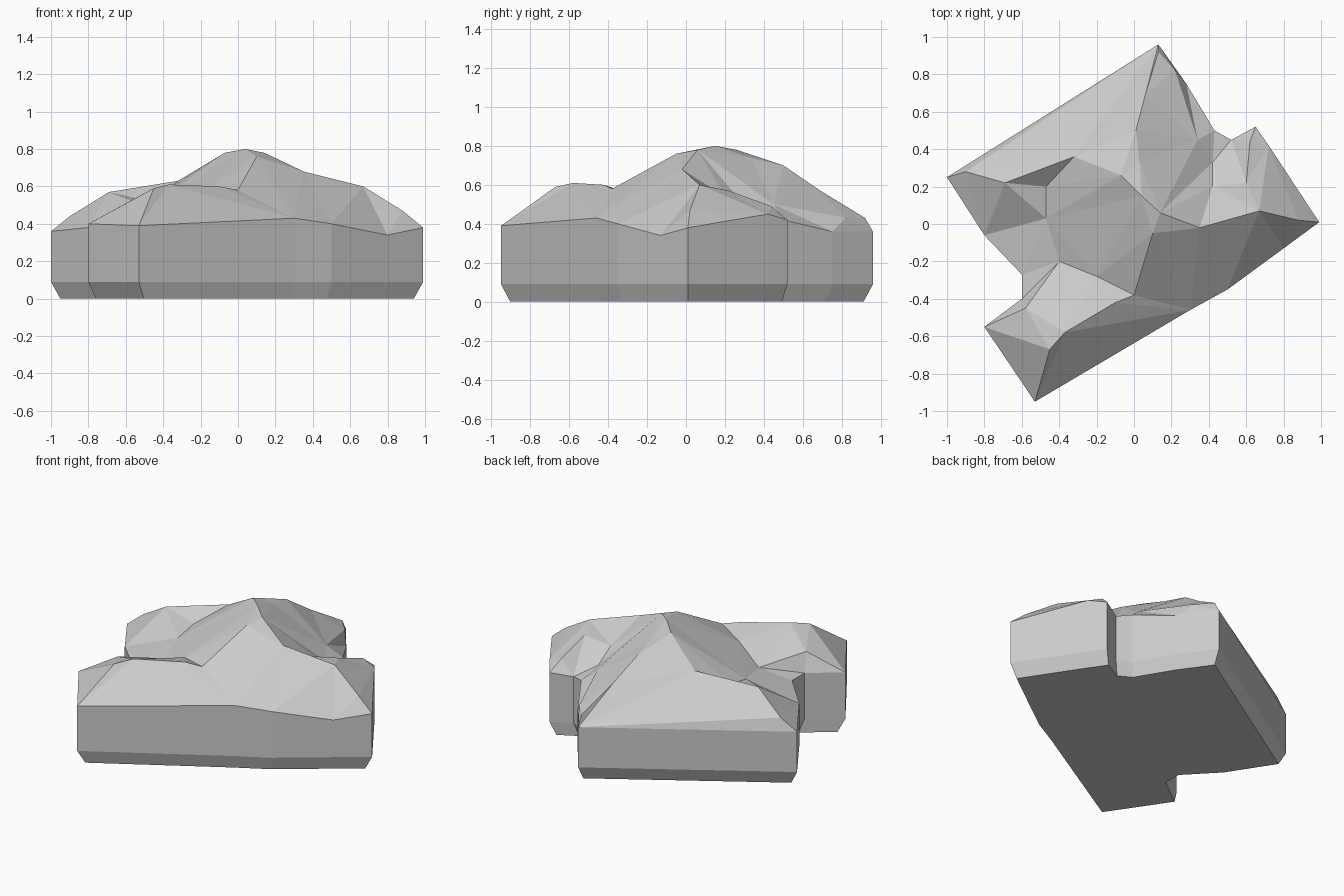
import bpy
import bmesh
from mathutils import Vector
from mathutils.geometry import delaunay_2d_cdt

default_cube = bpy.data.objects.get("Cube")
if default_cube:
    bpy.data.objects.remove(default_cube, do_unlink=True)

# One plain stone grey for the whole building
grey = bpy.data.materials.new("stone_grey")
grey.use_nodes = True
colour = (0.6, 0.6, 0.6, 1)
grey.diffuse_color = colour
shader = next(n for n in grey.node_tree.nodes if n.type == "BSDF_PRINCIPLED")
shader.inputs["Base Color"].default_value = colour
shader.inputs["Roughness"].default_value = 0.9


def make_part(name, verts, faces):
    """Make a flat shaded part from points and faces."""
    mesh = bpy.data.meshes.new(name)
    mesh.from_pydata(verts, [], faces)
    mesh.materials.append(grey)
    mesh.update()
    part = bpy.data.objects.new(name, mesh)
    bpy.context.scene.collection.objects.link(part)
    return part


# Eave line around the plan, counterclockwise from the front corner
eaves = [
    (-.53, -.95, .39), (.3, -.46, .43), (.5, -.35, .4), (.8, -.13, .34),
    (.99, .01, .38), (.72, .42, .45), (.65, .52, .42), (.52, .45, .4),
    (.43, .5, .42), (.28, .75, .36), (.13, .96, .36), (-1, .25, .36),
    (-.8, -.06, .38), (-.6, -.27, .4), (-.6, -.4, .4), (-.8, -.55, .4),
]

# Points shared by several ridges
peak = (.04, .15, .8)
crown = (.14, .06, .78)
saddle = (.1, -.05, .76)
shoulder = (.35, -.02, .68)
left_top = (-.32, .36, .63)
wing_top = (-.37, -.58, .61)

# Ridges and valleys of the roof
front_ridge = [(-.45, -.67, .59), wing_top, (-.1, -.42, .6), (0, -.38, .58), saddle]
right_ridge = [saddle, shoulder, (.67, .07, .6), (.88, .02, .47)]
left_ridge = [(-.9, .28, .44), (-.69, .22, .57), left_top, (-.07, .26, .78), peak, crown, saddle]
back_ridge = [peak, (.03, .33, .74), (.01, .5, .7), (.06, .69, .57), (.13, .92, .43)]
back_edge = [crown, (.34, .45, .5), (.22, .82, .43), (.13, .92, .43)]
right_valley = [shoulder, (.42, .2, .54), (.42, .33, .46)]
right_edge = [(.67, .07, .6), (.6, .22, .57), (.62, .44, .49)]
court_valley = [left_top, (-.47, .2, .52), (-.47, .03, .49), (-.4, -.2, .46), (-.2, -.28, .55), (0, -.38, .58)]
wing_edge = [wing_top, (-.58, -.45, .52), (-.4, -.2, .46)]
paths = [front_ridge, right_ridge, left_ridge, back_ridge, back_edge,
         right_valley, right_edge, court_valley, wing_edge]

# Roof: facets stretched between the eaves and the ridges
points = list(eaves)
creases = []
for path in paths:
    for point in path:
        if point not in points:
            points.append(point)
    creases += [(points.index(a), points.index(b)) for a, b in zip(path, path[1:])]
count = len(eaves)
flat = [Vector(p[:2]) for p in points]
plan, _, facets, source, _, _ = delaunay_2d_cdt(
    flat, creases, [list(range(count))], 1, 1e-5)
roof_points = [(p.x, p.y, points[s[0]][2] if s else .5) for p, s in zip(plan, source)]
make_part("roof", roof_points, facets)

# Walls: sides that tuck in at the foot
foot = [(x * .95, y * .95, 0) for x, y, z in eaves]
skirt = [(x, y, .09) for x, y, z in eaves]
sides = []
for ring in range(2):
    for i in range(count):
        j = (i + 1) % count
        low = ring * count
        sides.append((low + i, low + j, low + count + j, low + count + i))
make_part("walls", foot + skirt + eaves, sides)

# Floor: the flat underside
make_part("floor", foot, [tuple(reversed(range(count)))])
